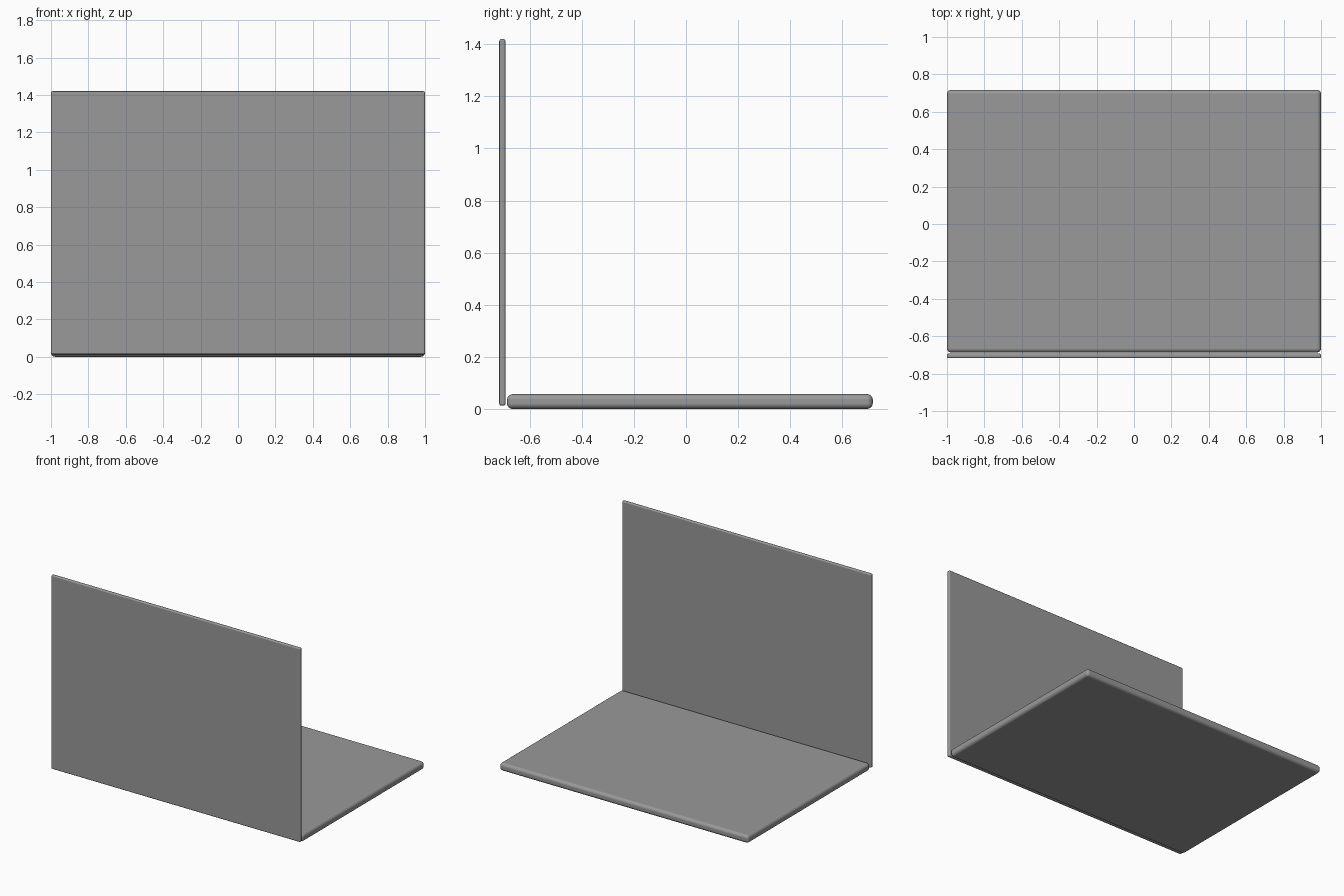
import bpy

if "Cube" in bpy.data.objects:
    bpy.data.objects.remove(bpy.data.objects["Cube"])

# Dark grey casing
grey = bpy.data.materials.new("dark_grey")
grey.diffuse_color = (0.32, 0.32, 0.32, 1)
grey.use_nodes = True
grey.node_tree.nodes["Principled BSDF"].inputs["Base Color"].default_value = grey.diffuse_color


def rounded_slab(name, lo, hi, radius, segments):
    """Box between two corners with rounded edges."""
    centre = [(a + b) / 2 for a, b in zip(lo, hi)]
    bpy.ops.mesh.primitive_cube_add(size=1, location=centre)
    ob = bpy.context.object
    ob.name = name
    ob.scale = [b - a for a, b in zip(lo, hi)]
    bpy.ops.object.transform_apply(location=False, rotation=False, scale=True)
    bev = ob.modifiers.new("rounded_edges", 'BEVEL')
    bev.width = radius
    bev.segments = segments
    bev.limit_method = 'NONE'
    bev.harden_normals = True  # keeps the large faces evenly flat
    bpy.ops.object.shade_smooth()
    bpy.ops.object.modifier_apply(modifier=bev.name)
    ob.data.materials.append(grey)
    return ob


# Thick keyboard half lying flat
rounded_slab("laptop_base", (-1, -0.687, 0.0), (1, 0.717, 0.057), 0.022, 4)

# Thin upright screen half, just clear of the base edge
rounded_slab("laptop_screen", (-1, -0.717, 0.013), (1, -0.693, 1.42), 0.008, 3)
